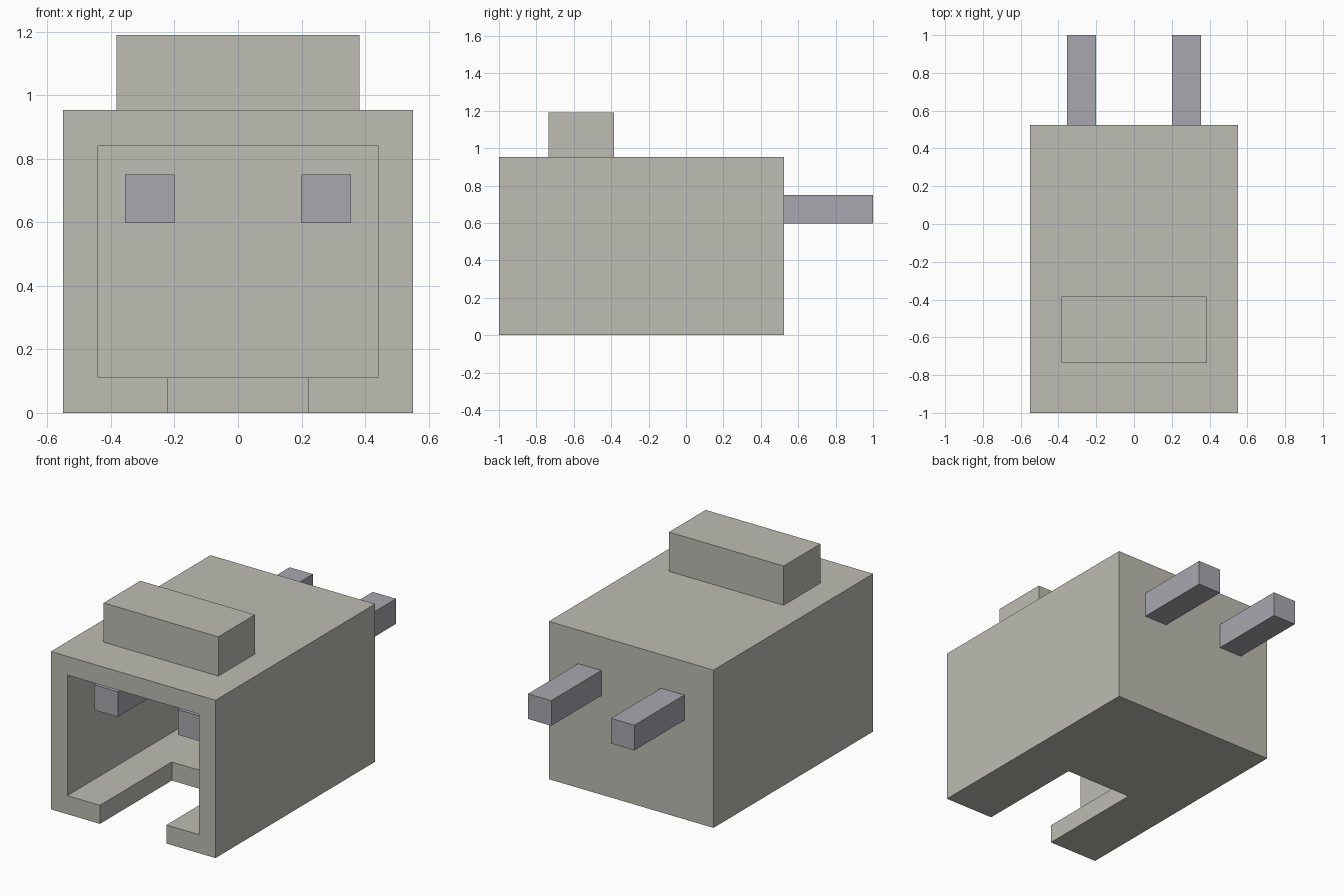
import bpy
import bmesh

cube = bpy.data.objects.get("Cube")
if cube:
    bpy.data.objects.remove(cube, do_unlink=True)


def make_material(name, rgb):
    mat = bpy.data.materials.new(name)
    mat.use_nodes = True
    color = (*rgb, 1.0)
    mat.diffuse_color = color
    mat.node_tree.nodes["Principled BSDF"].inputs["Base Color"].default_value = color
    return mat


def make_box(name, low, high, mat=None):
    """Axis-aligned box between two corners."""
    bm = bmesh.new()
    bmesh.ops.create_cube(bm, size=1.0)
    for v in bm.verts:
        v.co = [(a + b) / 2 + c * (b - a) for a, b, c in zip(low, high, v.co)]
    mesh = bpy.data.meshes.new(name)
    bm.to_mesh(mesh)
    bm.free()
    obj = bpy.data.objects.new(name, mesh)
    bpy.context.collection.objects.link(obj)
    if mat:
        mesh.materials.append(mat)
    return obj


def cut(obj, cutter):
    """Subtract the cutter, then delete it."""
    cutter.hide_render = True
    mod = obj.modifiers.new("cut", 'BOOLEAN')
    mod.operation = 'DIFFERENCE'
    mod.solver = 'EXACT'
    mod.object = cutter
    bpy.context.view_layer.objects.active = obj
    bpy.ops.object.modifier_apply(modifier=mod.name)
    bpy.data.objects.remove(cutter, do_unlink=True)


shell_grey = make_material("warm grey", (0.51, 0.51, 0.455))
metal_grey = make_material("cool grey", (0.39, 0.39, 0.43))

# Housing: box hollowed from the front, with a slot through the floor
housing = make_box("housing", (-0.55, -1.0, 0.0), (0.55, 0.523, 0.953), shell_grey)
cut(housing, make_box("cavity_cutter", (-0.44, -1.2, 0.112), (0.44, 0.41, 0.84)))
cut(housing, make_box("slot_cutter", (-0.222, -1.2, -0.2), (0.222, -0.315, 0.4)))

# Raised block on the roof
make_box("roof_block", (-0.383, -0.735, 0.953), (0.383, -0.385, 1.19), shell_grey)

# Two prongs running from inside the cavity out through the back wall
for side, x0, x1 in (("left", 0.2, 0.355), ("right", -0.355, -0.2)):
    make_box(side + "_prong", (x0, -0.86, 0.598), (x1, 1.0, 0.75), metal_grey)
